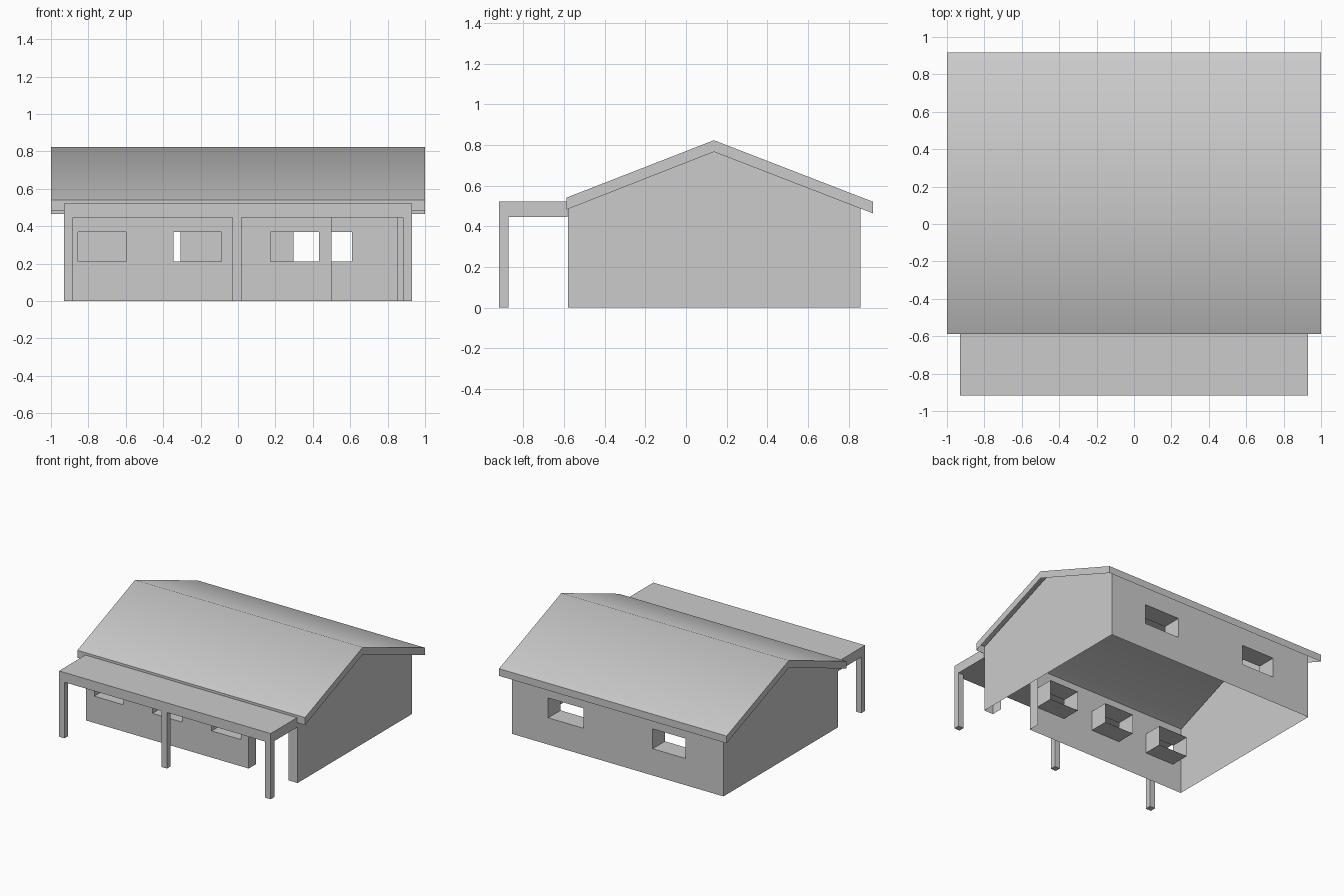
import bpy
import bmesh
from math import radians

cube = bpy.data.objects.get("Cube")
if cube:
    bpy.data.objects.remove(cube, do_unlink=True)

grey = bpy.data.materials.new("light_grey")
grey.use_nodes = True
colour = (0.6, 0.6, 0.6, 1)
grey.diffuse_color = colour
grey.node_tree.nodes["Principled BSDF"].inputs["Base Color"].default_value = colour


def finish(name, bm):
    bmesh.ops.remove_doubles(bm, verts=bm.verts, dist=0.0005)
    mesh = bpy.data.meshes.new(name)
    bm.to_mesh(mesh)
    bm.free()
    mesh.materials.append(grey)
    obj = bpy.data.objects.new(name, mesh)
    bpy.context.collection.objects.link(obj)
    return obj


def quad(bm, *points):
    return bm.faces.new([bm.verts.new(p) for p in points])


def box(name, x0, x1, y0, y1, z0, z1):
    bm = bmesh.new()
    bmesh.ops.create_cube(bm, size=1)
    for v in bm.verts:
        v.co.x = x1 if v.co.x > 0 else x0
        v.co.y = y1 if v.co.y > 0 else y0
        v.co.z = z1 if v.co.z > 0 else z0
    return finish(name, bm)


def pierced_wall(name, y, top, inward, openings):
    """Thin wall along x; each opening is (x0, x1, z0, z1, reveal depth)."""
    bm = bmesh.new()
    xs = sorted({-WALL_X, WALL_X} | {x for o in openings for x in o[:2]})
    zs = sorted({0, top} | {z for o in openings for z in o[2:4]})
    for xa, xb in zip(xs, xs[1:]):
        for za, zb in zip(zs, zs[1:]):
            xm, zm = (xa + xb) / 2, (za + zb) / 2
            if any(a < xm < b and c < zm < d for a, b, c, d, _ in openings):
                continue
            face = quad(bm, (xa, y, za), (xb, y, za), (xb, y, zb), (xa, y, zb))
            if inward < 0:
                face.normal_flip()
    # Reveals running inward; doors get no sill
    for a, b, c, d, depth in openings:
        rim = [(a, c), (a, d), (b, d), (b, c)]
        back = y + inward * depth
        for (xa, za), (xb, zb) in zip(rim, rim[1:] + rim[:1]):
            if za == zb == 0:
                continue
            face = quad(bm, (xa, y, za), (xa, back, za), (xb, back, zb), (xb, y, zb))
            if inward > 0:
                face.normal_flip()
    return finish(name, bm)


WALL_X = 0.93
FRONT, BACK, RIDGE = -0.58, 0.858, 0.137
FRONT_TOP, BACK_TOP, RIDGE_TOP = 0.532, 0.533, 0.812
SILL, HEAD = 0.212, 0.37
REVEAL = 0.155

# Front wall: three windows and a wide doorway
windows = [(x, x + 0.258, SILL, HEAD, REVEAL) for x in (-0.856, -0.345, 0.175)]
pierced_wall("front_wall", FRONT, FRONT_TOP, 1, windows + [(0.5, 0.85, 0, 0.445, 0.09)])

# Back wall: two windows
pierced_wall("back_wall", BACK, BACK_TOP, -1,
             [(a, b, SILL, HEAD, REVEAL) for a, b in ((-0.598, -0.308), (0.298, 0.61))])

# Gable walls, rising into the hollow roof
gable = [(FRONT, 0), (BACK, 0), (BACK, BACK_TOP), (RIDGE, RIDGE_TOP), (FRONT, FRONT_TOP)]
for side, x in (("left", WALL_X), ("right", -WALL_X)):
    bm = bmesh.new()
    face = quad(bm, *[(x, y, z) for y, z in gable])
    if x < 0:
        face.normal_flip()
    finish(side + "_gable_wall", bm)

# Pitched roof extruded along x, with an open underside
profile = [(-0.587, 0.482), (RIDGE, 0.766), (0.918, 0.464),
           (0.918, 0.521), (RIDGE, 0.823), (-0.587, 0.541)]
bm = bmesh.new()
end = quad(bm, *[(-1, y, z) for y, z in profile])
result = bmesh.ops.extrude_face_region(bm, geom=[end], use_keep_orig=True)
for v in result["geom"]:
    if isinstance(v, bmesh.types.BMVert):
        v.co.x = 1
bmesh.ops.recalc_face_normals(bm, faces=bm.faces)
underside = [f for f in bm.faces if f.normal.z < -0.5]
bmesh.ops.delete(bm, geom=underside, context="FACES")
roof = finish("roof", bm)
bpy.ops.object.select_all(action="DESELECT")
roof.select_set(True)
bpy.context.view_layer.objects.active = roof
bpy.ops.object.shade_smooth_by_angle(angle=radians(50))

# Porch roof and its three posts
box("porch_roof", -WALL_X, WALL_X, -0.918, -0.582, 0.445, 0.522)
for side, x in (("right", -0.93), ("middle", -0.03), ("left", 0.882)):
    box(side + "_porch_post", x, x + 0.048, -0.918, -0.872, 0, 0.445)
